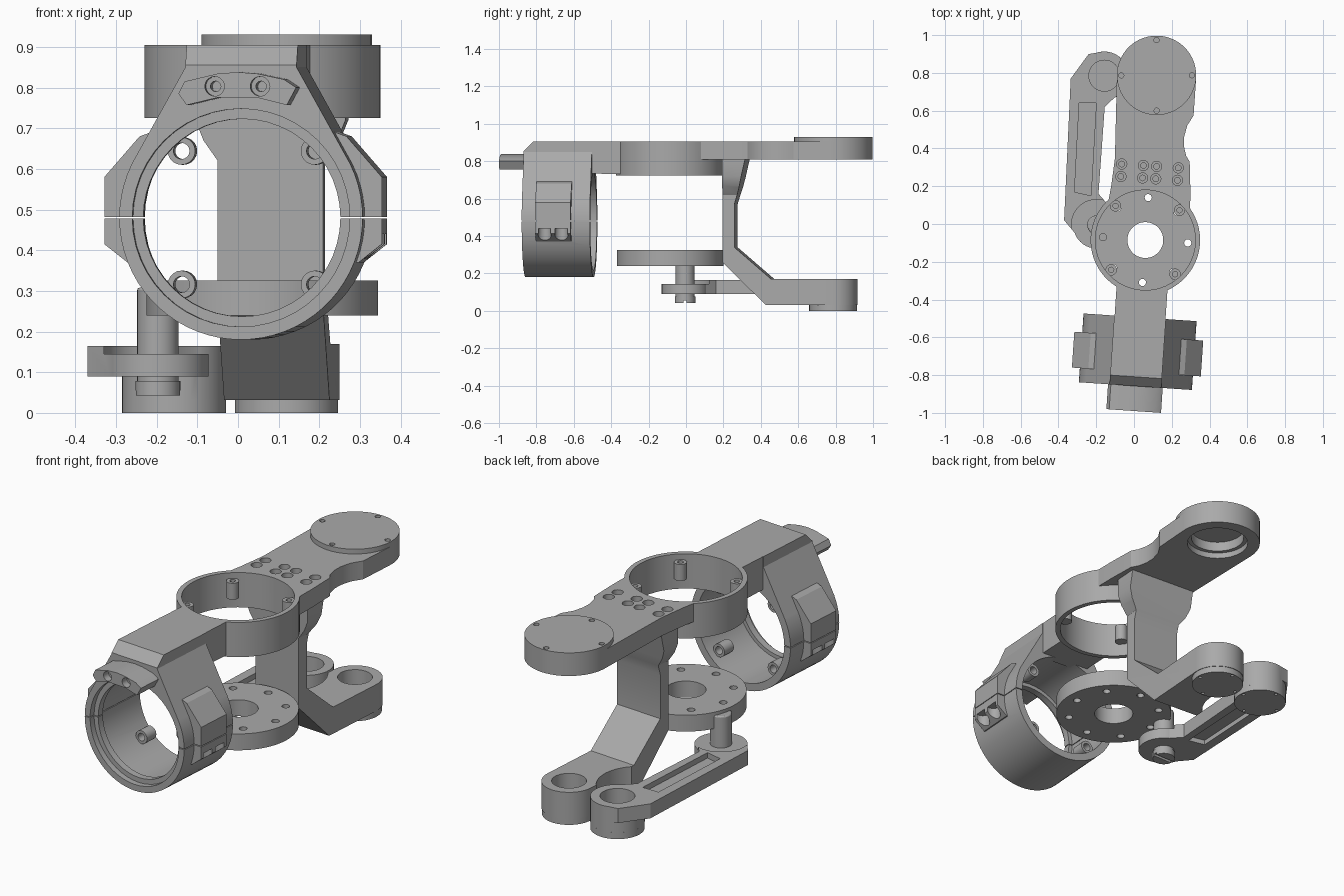
import bpy, bmesh, math
from mathutils import Matrix

if "Cube" in bpy.data.objects:
    bpy.data.objects.remove(bpy.data.objects["Cube"])

GREY = bpy.data.materials.new("satin_grey")
GREY.use_nodes = True
GREY.diffuse_color = (0.4, 0.4, 0.4, 1)
GREY.node_tree.nodes["Principled BSDF"].inputs["Base Color"].default_value = (0.4, 0.4, 0.4, 1)

# The main assembly is turned slightly about the hub axis
TURN = Matrix.Translation((0.06, -0.085, 0)) @ Matrix.Rotation(math.radians(-3.9), 4, "Z")
PLACE = {"x": lambda a, b, h: (h, a, b),
         "y": lambda a, b, h: (a, h, b),
         "z": lambda a, b, h: (a, b, h)}
parts = []


def prism(name, pts, lo, hi, axis="z"):
    """Extrude a flat outline along an axis."""
    bm = bmesh.new()
    rings = [[bm.verts.new(PLACE[axis](a, b, h)) for a, b in pts] for h in (lo, hi)]
    bm.faces.new(rings[0])
    bm.faces.new(rings[1])
    n = len(pts)
    for i in range(n):
        j = (i + 1) % n
        bm.faces.new((rings[0][i], rings[0][j], rings[1][j], rings[1][i]))
    bmesh.ops.recalc_face_normals(bm, faces=bm.faces)
    me = bpy.data.meshes.new(name)
    bm.to_mesh(me)
    bm.free()
    me.materials.append(GREY)
    ob = bpy.data.objects.new(name, me)
    bpy.context.scene.collection.objects.link(ob)
    return ob


def arc(a, b, r, start=0, end=360, n=40):
    full = end - start == 360
    steps = n if full else n + 1
    angs = [math.radians(start + (end - start) * i / n) for i in range(steps)]
    return [(a + r * math.cos(t), b + r * math.sin(t)) for t in angs]


def disc(name, a, b, r, lo, hi, axis="z", n=40):
    return prism(name, arc(a, b, r, n=n), lo, hi, axis)


def hole(a, b, r, lo, hi, axis="z", n=40):
    return disc("cutter", a, b, r, lo, hi, axis, n)


def box(x0, x1, y0, y1, lo, hi):
    return prism("cutter", [(x0, y0), (x1, y0), (x1, y1), (x0, y1)], lo, hi)


def combine(ob, others, op="DIFFERENCE"):
    """Apply a boolean with each helper, then drop the helpers."""
    for o in others:
        m = ob.modifiers.new("cut", "BOOLEAN")
        m.operation, m.solver, m.object = op, "EXACT", o
    dg = bpy.context.evaluated_depsgraph_get()
    dg.update()
    me = bpy.data.meshes.new_from_object(ob.evaluated_get(dg))
    ob.modifiers.clear()
    ob.data = me
    for o in others:
        bpy.data.objects.remove(o)
    return ob


def finish(ob, turned=True, bevel=0):
    if turned:
        ob.matrix_world = TURN
    if bevel:
        m = ob.modifiers.new("edge", "BEVEL")
        m.width, m.segments, m.limit_method = bevel, 2, "ANGLE"
        m.angle_limit = math.radians(40)
    parts.append(ob)


def cap(name, a, b, r, lo, hi, face, turned):
    """Round cover with four screw holes near its rim."""
    ob = disc(name, a, b, r, lo, hi, n=48)
    cuts = [hole(*p, 0.066 * r, face - 0.012, face + 0.012, n=12)
            for p in arc(a, b, 0.89 * r, 4, 364, 4)]
    finish(combine(ob, cuts), turned, 0)


END = 0.874  # distance from hub axis to pivot axis

# Upper arm: plate, hub ring and front beam in one body
plate = prism("upper_arm", [(-0.22, 0.1), (0.23, 0.1), (0.22, 0.28), (0.206, 0.43),
              (0.185, 0.46), (0.17, 0.51), (0.168, 0.56), (0.18, 0.62), (0.21, 0.675)]
              + arc(0, END, 0.21, 0, 180, 24) + [(-0.19, 0.42), (-0.2, 0.27)], 0.81, 0.905)
combine(plate, [disc("hub", 0, 0, 0.29, 0.725, 0.905, n=64),
                prism("beam", [(-0.45, 0.735), (-0.2, 0.73), (-0.2, 0.905), (-0.45, 0.905)],
                      -0.135, 0.135, "x")], "UNION")
cuts = [hole(0, 0, 0.265, 0.7, 0.95, n=64),
        hole(0, END, 0.15, 0.7, 0.84), hole(0, END, 0.13, 0.8, 0.89)]
for u in (-0.152, -0.037, 0.033, 0.148):
    for v in (0.327, 0.393):
        cuts += [hole(u, v, 0.027, 0.875, 0.95, n=20), hole(u, v, 0.015, 0.84, 0.9, n=16)]
finish(combine(plate, cuts))
cap("upper_cap", 0, END, 0.21, 0.904, 0.93, 0.93, True)

# Screw lugs inside the hub ring
for i, (u, v) in enumerate(arc(0, 0, 0.24, 45, 405, 4)):
    lug = disc(f"hub_lug_{i}", u, v, 0.03, 0.79, 0.875, n=20)
    finish(combine(lug, [hole(u, v, 0.014, 0.82, 0.9, n=12)]))

# Clamp housing with side ears
CZ, FRONT, BACK = 0.48, -0.775, -0.41
outline = [(-0.265, 0.62), (-0.137, 0.85), (-0.137, 0.905), (0.137, 0.905), (0.137, 0.85),
           (0.265, 0.62)] + arc(0, CZ, 0.3, 26, -206, 44)
housing = prism("clamp_housing", outline, FRONT, BACK, "y")
ears = [prism("ear", [(s * 0.2, 0.7), (s * 0.255, 0.68), (s * 0.342, 0.58), (s * 0.342, 0.415),
                      (s * 0.285, 0.37), (s * 0.2, 0.37)], -0.7, -0.51, "y") for s in (-1, 1)]
combine(housing, ears, "UNION")
cuts = [prism("cutter", [(FRONT - 0.05, 0.8), (FRONT, 0.855), (-0.725, 0.906),
                         (-0.7, 0.95), (FRONT - 0.05, 0.95)], -0.4, 0.4, "x"),
        hole(0, CZ, 0.268, -0.8, -0.745, "y", 48),
        hole(0, CZ, 0.243, -0.8, -0.3, "y", 48),
        hole(0, CZ, 0.262, -0.71, -0.3, "y", 48),
        box(-0.5, 0.5, -0.9, -0.3, 0.478, 0.482)]
for s in (-1, 1):
    for v in (-0.65, -0.56):
        cuts.append(hole(s * 0.33, v, 0.035, 0.3, 0.44, n=20))
finish(combine(housing, cuts))
for i, (u, z) in enumerate(arc(0, CZ, 0.232, 45, 405, 4)):
    lug = disc(f"clamp_lug_{i}", u, z, 0.034, -0.52, -0.45, "y", 20)
    finish(combine(lug, [hole(u, z, 0.02, -0.6, -0.4, "y", 16)]))

# Curved front tab with two screw holes
tab = prism("front_tab", [(-0.145, 0.785), (-0.125, 0.757), (-0.05, 0.775), (0.05, 0.775),
            (0.122, 0.757), (0.145, 0.8), (0.115, 0.82), (0.05, 0.834), (0, 0.838),
            (-0.05, 0.834), (-0.13, 0.815)], -0.907, -0.76, "y")
cuts = []
for u in (-0.056, 0.056):
    cuts += [hole(u, 0.803, 0.024, -0.95, -0.87, "y", 20), hole(u, 0.803, 0.013, -0.9, -0.8, "y", 12)]
finish(combine(tab, cuts))

# Lower bracket: bent post whose head flares out under the plate
post = prism("lower_bracket", [(0.29, 0.815), (0.29, 0.26), (0.52, 0.032), (END, 0.032),
             (END, 0.17), (0.55, 0.17), (0.353, 0.34), (0.353, 0.57), (0.38, 0.66),
             (0.415, 0.815)], -0.2, 0.2, "x")
combine(post, [prism("cutter", [(-0.185, 0.9), (-0.185, 0.72), (-0.165, 0.67), (-0.13, 0.62),
               (-0.13, 0), (0.13, 0), (0.13, 0.62), (0.165, 0.67), (0.185, 0.72), (0.185, 0.9)],
               0, 1, "y")], "INTERSECT")
combine(post, [disc("eye", 0, END, 0.13, 0.032, 0.17)], "UNION")
finish(combine(post, [hole(-0.28, 0.7, 0.2, 0, 0.2), hole(0, END, 0.082, 0.06, 0.3)]))
cap("bracket_cap", 0, END, 0.127, 0, 0.034, 0, True)

# Turntable disc with bolt circle
table = disc("turntable", 0, 0, 0.285, 0.24, 0.325, n=64)
cuts = [hole(0, 0, 0.095, 0.2, 0.4)]
cuts += [hole(*p, 0.019, 0.2, 0.4, n=16) for p in arc(0, 0, 0.225, 0, 360, 8)]
finish(combine(table, cuts), bevel=0.006)

# Side link with pocketed bar
PX, PY, LX, LY = -0.197, -0.005, -0.157, 0.785
link = prism("side_link", [(-0.37, 0.02), (-0.335, 0.77), (-0.24, 0.9), (LX, 0.913),
             (-0.06, 0.71), (-0.155, 0.62), (-0.188, 0.16), (-0.1, 0.06), (-0.2, -0.12),
             (-0.27, -0.1)], 0.09, 0.165)
combine(link, [disc("eye", LX, LY, 0.128, 0.032, 0.165),
               disc("eye", PX, PY, 0.125, 0.09, 0.15)], "UNION")
pocket = [(-0.29, 0.64), (-0.2, 0.64), (-0.228, 0.15), (-0.315, 0.17)]
cuts = [hole(LX, LY, 0.082, 0.06, 0.3), hole(PX, PY, 0.135, 0.145, 0.3),
        prism("cutter", pocket, 0.137, 0.3), prism("cutter", pocket, 0, 0.115)]
finish(combine(link, cuts), False)
cap("link_cap", LX, LY, 0.128, 0, 0.034, 0, False)

# Pivot pin with slotted head
finish(disc("pivot_pin", PX, PY, 0.051, 0.07, 0.308, n=32), False, 0.006)
head = disc("pin_head", PX, PY, 0.055, 0.043, 0.078, n=32)
slot = box(PX - 0.1, PX + 0.1, PY - 0.008, PY + 0.008, 0, 0.055)
finish(combine(head, [slot]), False)

# Smooth curved walls, keep edges crisp
bpy.ops.object.select_all(action="DESELECT")
for ob in parts:
    ob.select_set(True)
bpy.context.view_layer.objects.active = parts[0]
bpy.ops.object.shade_smooth_by_angle(angle=math.radians(25))
